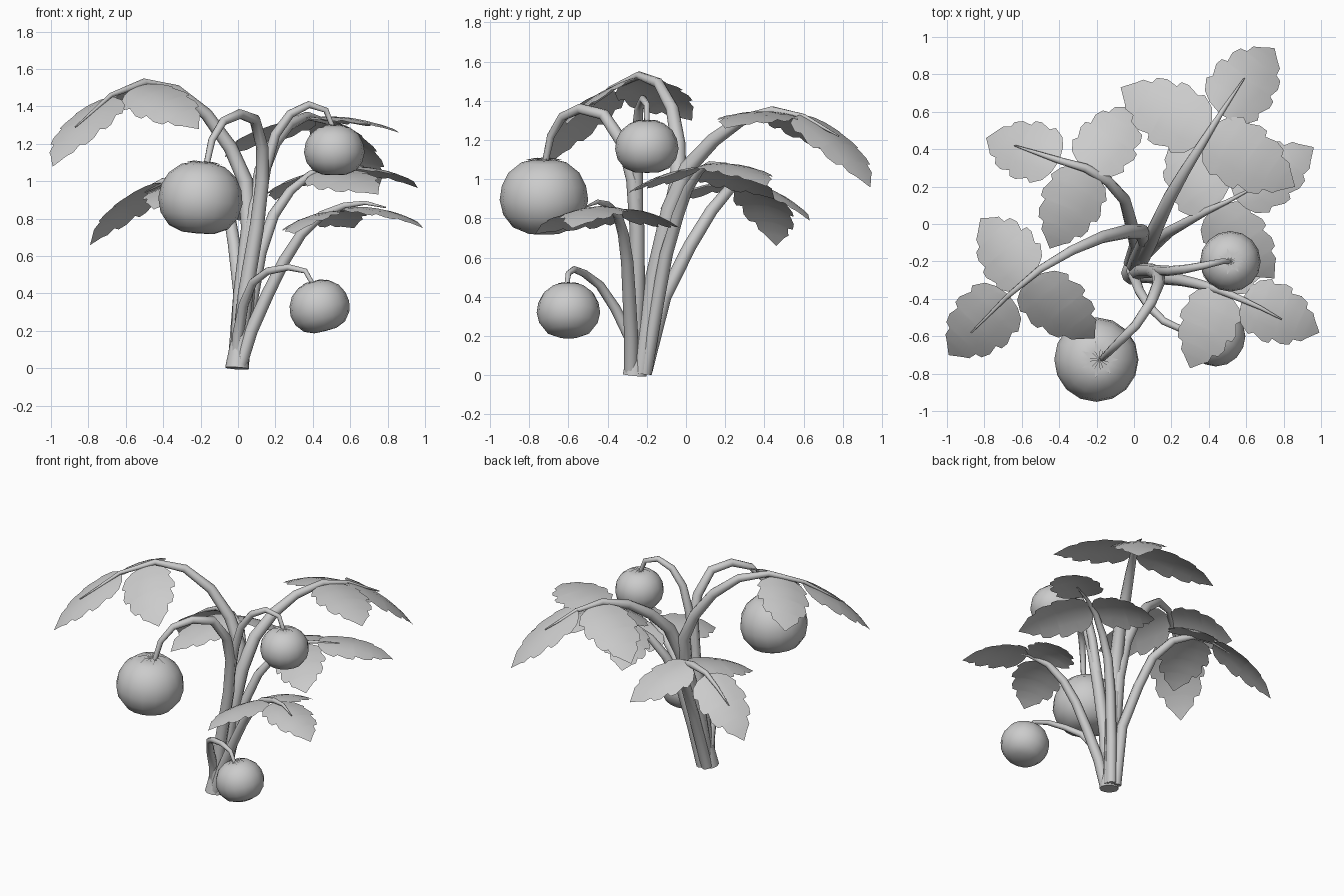
import bpy, bmesh, math
from mathutils import Vector, Matrix

cube = bpy.data.objects.get("Cube")
if cube:
    bpy.data.objects.remove(cube)

grey = bpy.data.materials.new("plain_grey")
GREY = (0.6, 0.6, 0.6, 1)
grey.use_nodes = True
grey.diffuse_color = GREY
grey.node_tree.nodes["Principled BSDF"].inputs["Base Color"].default_value = GREY


def finish(name, bm, angle=40):
    """Turn a bmesh into a smooth shaded, coloured object."""
    mesh = bpy.data.meshes.new(name)
    bm.to_mesh(mesh)
    bm.free()
    ob = bpy.data.objects.new(name, mesh)
    bpy.context.collection.objects.link(ob)
    mesh.materials.append(grey)
    bpy.ops.object.select_all(action='DESELECT')
    ob.select_set(True)
    bpy.context.view_layer.objects.active = ob
    bpy.ops.object.shade_smooth_by_angle(angle=math.radians(angle))


def stem(name, points, r0, r1, power=2.0, sides=8):
    """Tapered tube swept along a path."""
    pts = [Vector(p) for p in points]
    bm = bmesh.new()
    rings = []
    n = len(pts) - 1
    normal = Vector((1, 0, 0))
    for i, p in enumerate(pts):
        tangent = (pts[min(i + 1, n)] - pts[max(i - 1, 0)]).normalized()
        normal = (normal - tangent * normal.dot(tangent)).normalized()
        side = tangent.cross(normal)
        r = r0 + (r1 - r0) * (i / n) ** power
        angles = [2 * math.pi * k / sides for k in range(sides)]
        rings.append([bm.verts.new(p + r * (math.cos(a) * normal + math.sin(a) * side))
                      for a in angles])
    for a, b in zip(rings, rings[1:]):
        for k in range(sides):
            j = (k + 1) % sides
            bm.faces.new((a[k], a[j], b[j], b[k]))
    bm.faces.new(rings[0][::-1])
    bm.faces.new(rings[-1])
    finish(name, bm, 50)


# Half outline of a lobed leaflet: position along it, share of half width
OUTLINE = [(0, .08), (.02, .45), (.08, .76), (.2, .97), (.25, .86), (.38, 1), (.46, .97),
           (.48, .8), (.6, .85), (.7, .74), (.72, .55), (.82, .5), (.87, .34), (1, .01)]


def leaflet(name, base, tip, across, width, arch):
    """Arched leaf blade from base to tip, lying along the across direction."""
    base, tip = Vector(base), Vector(tip)
    along = tip - base
    length = along.length
    d = along.normalized()
    side = (across - d * across.dot(d)).normalized()
    up = d.cross(side)
    if up.z < 0:
        up = -up
    bm = bmesh.new()
    rows = []
    for t, w in OUTLINE:
        mid = base + along * t + up * arch * 4 * t * (1 - t)
        row = []
        for s in (-1, -.5, 0, .5, 1):
            x = s * w * width / 2
            # the lobes sweep toward the tip and the edges droop a little
            row.append(bm.verts.new(mid + side * x - up * 0.03 * (s * w) ** 2
                                    + d * 0.03 * length * abs(s) * w))
        rows.append(row)
    for a, b in zip(rows, rows[1:]):
        for k in range(4):
            bm.faces.new((a[k], a[k + 1], b[k + 1], b[k]))
    bmesh.ops.recalc_face_normals(bm, faces=bm.faces)
    if sum((f.normal.dot(up) for f in bm.faces)) < 0:
        bmesh.ops.reverse_faces(bm, faces=bm.faces)
    finish(name, bm, 60)


def leaf_branch(name, points, r0, node, end_base, tips, width, roll=0):
    """Stem with an end leaflet and a drooping leaflet to each side."""
    stem(name + "_stem", points, r0, 0.004)
    node, end_base = Vector(node), Vector(end_base)
    down = Vector(tips[0]) - end_base
    flat = down.cross(Vector((0, 0, 1))).normalized() + Vector((0, 0, roll))
    leaflet(name + "_end_leaflet", end_base, tips[0], flat, width, .04)
    for label, tip in zip(("first", "second"), tips[1:]):
        leaflet(f"{name}_{label}_side_leaflet", node, tip, end_base - node, width, .035)


leaf_branch("tall_right_branch",
            [(0, -.24, .01), (.02, -.18, .4), (.06, -.09, .75), (.04, -.04, 1), (-.04, -.04, 1.18),
             (-.17, -.07, 1.36), (-.33, -.14, 1.49), (-.5, -.24, 1.53), (-.68, -.39, 1.46),
             (-.87, -.58, 1.29)],
            .046, (-.56, -.3, 1.5), (-.67, -.38, 1.45),
            [(-.99, -.7, 1.08), (-.21, -.61, 1.28), (-.82, .03, 1.3)], .36)
leaf_branch("back_branch",
            [(.01, -.23, .01), (.05, -.16, .5), (.09, -.08, .85), (.13, .01, 1.06),
             (.19, .14, 1.2), (.27, .28, 1.3), (.37, .44, 1.35), (.47, .6, 1.32), (.59, .78, 1.22)],
            .048, (.39, .48, 1.34), (.46, .59, 1.33),
            [(.75, .94, .96), (-.07, .73, 1.13), (.86, .2, 1.26)], .37)
leaf_branch("back_right_branch",
            [(-.02, -.21, .01), (.01, -.11, .4), (-.02, .02, .66), (-.05, .13, .84),
             (-.14, .23, .96), (-.26, .3, 1.01), (-.4, .34, 1), (-.52, .38, .94), (-.64, .42, .86)],
            .036, (-.25, .29, 1), (-.4, .34, .99),
            [(-.79, .46, .66), (.01, .63, .79), (-.45, -.13, .85)], .34, -.3)
leaf_branch("back_left_branch",
            [(.02, -.21, .01), (.06, -.16, .3), (.12, -.1, .62), (.19, -.04, .82), (.28, .01, .95),
             (.39, .07, 1.04), (.5, .12, 1.08), (.67, .21, 1.08)],
            .036, (.42, .08, 1.05), (.54, .14, 1.08),
            [(.96, .41, .965), (.2, .45, .9), (.75, -.29, .93)], .34)
leaf_branch("front_left_branch",
            [(.01, -.28, .01), (.07, -.28, .2), (.16, -.29, .4), (.25, -.3, .58), (.34, -.32, .72),
             (.45, -.35, .82), (.57, -.4, .87), (.68, -.45, .885), (.79, -.51, .86)],
            .036, (.47, -.36, .83), (.58, -.4, .86),
            [(.99, -.58, .75), (.3, -.77, .72), (.62, -.03, .75)], .33)

# Short collar where the stems meet
stem("base_collar", [(-.005, -.262, 0), (0, -.255, .07), (.005, -.25, .14)], .064, .045, 1, 10)

# Hanging stalks that carry the fruit
stem("large_fruit_stalk",
     [(0, -.27, .01), (.04, -.25, .4), (.1, -.25, .75), (.13, -.27, 1), (.13, -.32, 1.18),
      (.09, -.42, 1.33), (.01, -.54, 1.36), (-.08, -.63, 1.32), (-.14, -.69, 1.22),
      (-.17, -.72, 1.08)], .042, .016, 1.3)
stem("upper_fruit_stalk",
     [(.01, -.25, .01), (.05, -.25, .5), (.11, -.25, .85), (.15, -.25, 1.08), (.2, -.25, 1.25),
      (.28, -.24, 1.36), (.38, -.22, 1.41), (.47, -.2, 1.38), (.51, -.2, 1.28)], .035, .013, 1.3)
stem("lower_fruit_stalk",
     [(-.01, -.26, .01), (0, -.28, .18), (.03, -.36, .34), (.08, -.44, .46), (.16, -.52, .52),
      (.27, -.57, .54), (.36, -.6, .52), (.4, -.61, .45)], .035, .012, .8)


def fruit(name, centre, radius, height, lean, sepals=7, segments=16):
    """Flattened globe with a dimpled top and a pointed star of sepals."""
    turn = Matrix.Translation(centre) @ Matrix.Rotation(lean, 4, 'Y')
    profile = [(.25, 1), (.52, .92), (.8, .65), (.95, .3), (1, -.08), (.92, -.48),
               (.7, -.82), (.38, -.98)]
    bm = bmesh.new()
    rings = [[bm.verts.new((r * radius * math.cos(a), r * radius * math.sin(a), z * height / 2))
              for a in (2 * math.pi * k / segments for k in range(segments))]
             for r, z in profile]
    for a, b in zip(rings, rings[1:]):
        for k in range(segments):
            j = (k + 1) % segments
            bm.faces.new((a[j], a[k], b[k], b[j]))
    for ring, z in ((rings[0], .93), (rings[-1], -1)):
        pole = bm.verts.new((0, 0, z * height / 2))
        for k in range(segments):
            bm.faces.new((ring[k], ring[(k + 1) % segments], pole))
    bmesh.ops.recalc_face_normals(bm, faces=bm.faces)
    bm.transform(turn)
    finish(name, bm, 60)

    # Sepals hug the shoulder of the fruit
    bm = bmesh.new()
    for k in range(sepals):
        spin = Matrix.Rotation(2 * math.pi * k / sepals, 3, 'Z')
        blade = [(0, 0, 1.02), (.22, -.07, 1.04), (.45, 0, .98), (.22, .07, 1.04)]
        bm.faces.new([bm.verts.new(spin @ Vector((x * radius, y * radius, z * height / 2)))
                      for x, y, z in blade])
    bm.transform(turn)
    finish(name + "_sepals", bm)


fruit("large_fruit", (-.2, -.725, .91), .226, .38, .08)
fruit("upper_fruit", (.515, -.2, 1.165), .162, .265, 0)
fruit("lower_fruit", (.435, -.6, .33), .162, .27, -.25)
